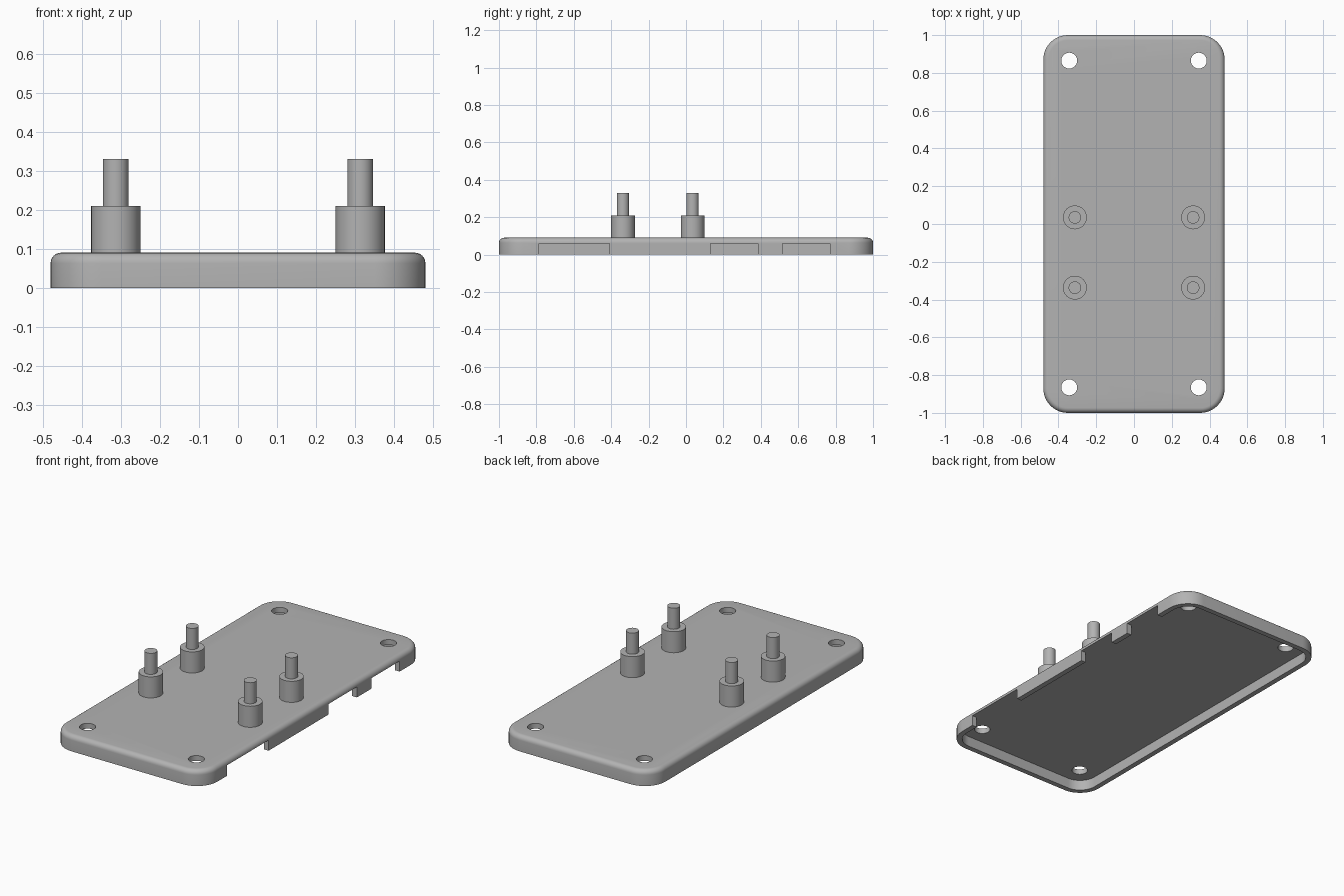
import bpy, bmesh, math

if "Cube" in bpy.data.objects:
    bpy.data.objects.remove(bpy.data.objects["Cube"], do_unlink=True)

HALF_X, HALF_Y, TOP = 0.48, 1.0, 0.09
CORNER, FILLET, WALL, UNDERSIDE = 0.13, 0.027, 0.03, 0.06

grey = bpy.data.materials.new("plain_grey")
grey.use_nodes = True
colour = (0.45, 0.45, 0.45, 1)
grey.diffuse_color = colour
grey.node_tree.nodes["Principled BSDF"].inputs["Base Color"].default_value = colour


def rounded_outline(inset, steps=12):
    """Rounded rectangle, anticlockwise from the lower right corner."""
    points = []
    r = CORNER - inset
    for i, (sx, sy) in enumerate([(1, -1), (1, 1), (-1, 1), (-1, -1)]):
        for s in range(steps + 1):
            a = math.pi / 2 * (i - 1 + s / steps)
            points.append((sx * (HALF_X - CORNER) + r * math.cos(a),
                           sy * (HALF_Y - CORNER) + r * math.sin(a)))
    return points


def loft(name, rings):
    """Closed solid through rings of (outline, height)."""
    bm = bmesh.new()
    loops = [[bm.verts.new((x, y, z)) for x, y in outline] for outline, z in rings]
    for low, high in zip(loops, loops[1:]):
        n = len(low)
        for i in range(n):
            j = (i + 1) % n
            bm.faces.new((low[i], low[j], high[j], high[i]))
    bm.faces.new(loops[0][::-1])
    bm.faces.new(loops[-1])
    bmesh.ops.recalc_face_normals(bm, faces=bm.faces)
    mesh = bpy.data.meshes.new(name)
    bm.to_mesh(mesh)
    bm.free()
    mesh.materials.append(grey)
    obj = bpy.data.objects.new(name, mesh)
    bpy.context.collection.objects.link(obj)
    return obj


def circle(x, y, r, n=40):
    return [(x + r * math.cos(2 * math.pi * i / n),
             y + r * math.sin(2 * math.pi * i / n)) for i in range(n)]


def select_only(obj):
    bpy.ops.object.select_all(action='DESELECT')
    obj.select_set(True)
    bpy.context.view_layer.objects.active = obj


def smooth(obj):
    select_only(obj)
    bpy.ops.object.shade_smooth_by_angle(angle=math.radians(30))


def cut(obj, cutter):
    cutter.hide_render = True
    mod = obj.modifiers.new("cut", 'BOOLEAN')
    mod.operation, mod.solver, mod.object = 'DIFFERENCE', 'EXACT', cutter
    select_only(obj)
    bpy.ops.object.modifier_apply(modifier=mod.name)
    bpy.data.objects.remove(cutter, do_unlink=True)


# Cover plate with filleted top edge
rings = [(rounded_outline(0), 0)]
for s in range(7):
    a = math.pi / 2 * s / 6
    rings.append((rounded_outline(FILLET * (1 - math.cos(a))),
                  TOP - FILLET + FILLET * math.sin(a)))
cover = loft("cover_plate", rings)

# Hollow underside, its outline running out through the side openings
inner = rounded_outline(WALL)
corner_points = len(inner) // 4
edge, outside = HALF_X - WALL, HALF_X + 0.1
openings = []
for y0, y1 in [(-0.785, -0.41), (0.13, 0.385), (0.515, 0.77)]:
    openings += [(edge, y0), (outside, y0), (outside, y1), (edge, y1)]
cavity = inner[:corner_points] + openings + inner[corner_points:]
cut(cover, loft("cavity_cutter", [(cavity, -0.1), (cavity, UNDERSIDE)]))

# Corner screw holes
for sx in (-1, 1):
    for sy in (-1, 1):
        hole = circle(sx * 0.343, sy * 0.865, 0.042)
        cut(cover, loft("hole_cutter", [(hole, -0.1), (hole, 0.2)]))
smooth(cover)

# Stepped standoffs: wide collar with a narrow pin
for side, x in (("right", -0.313), ("left", 0.313)):
    for place, y in (("front", -0.337), ("rear", 0.035)):
        collar, pin = circle(x, y, 0.063), circle(x, y, 0.033)
        smooth(loft(f"standoff_{place}_{side}",
                    [(collar, TOP - 0.01), (collar, 0.21), (pin, 0.21), (pin, 0.33)]))
